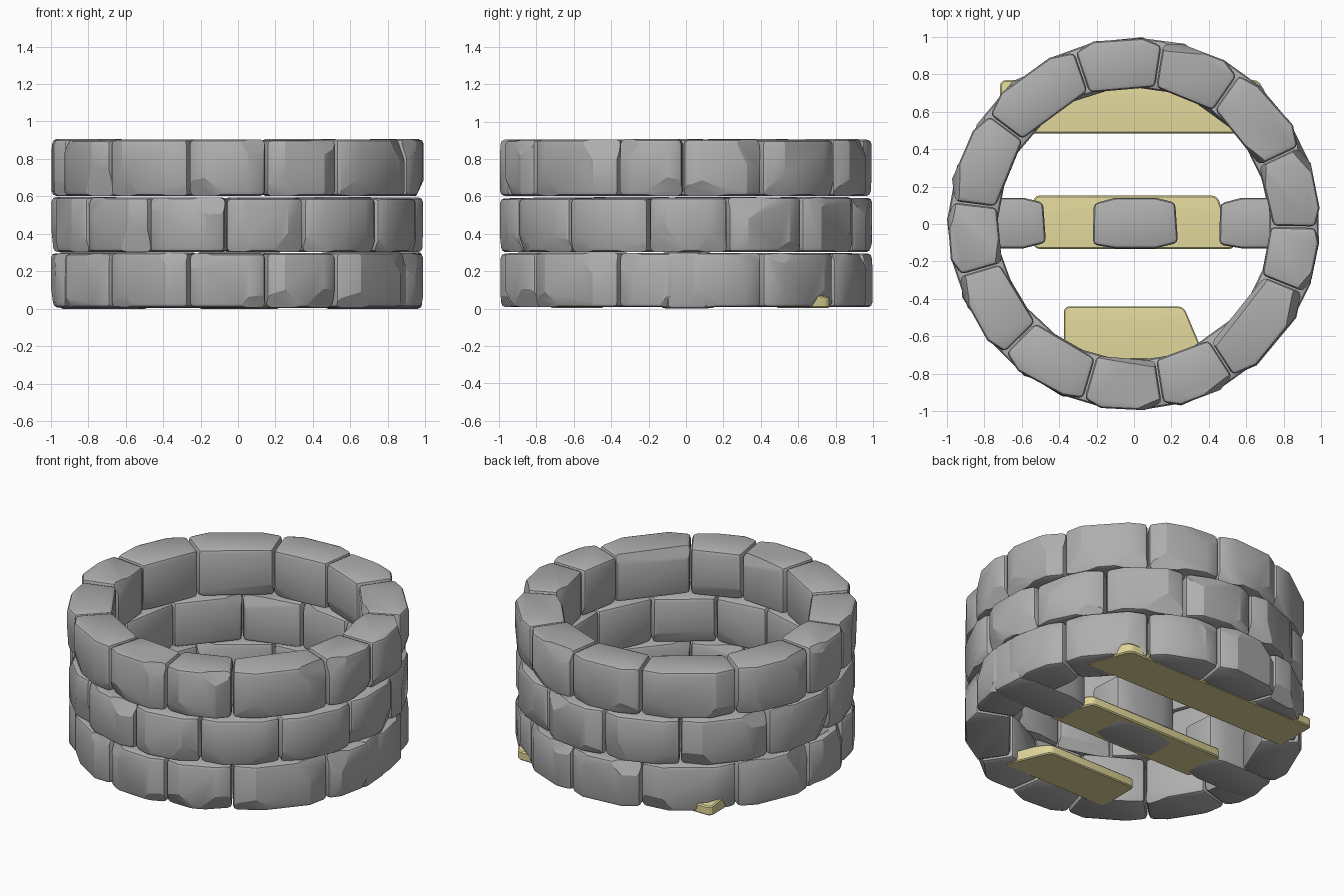
import bpy, bmesh, math, random
from mathutils import Vector

if "Cube" in bpy.data.objects:
    bpy.data.objects.remove(bpy.data.objects["Cube"])

random.seed(7)


def material(name, rgb):
    m = bpy.data.materials.new(name)
    m.diffuse_color = (*rgb, 1)
    m.use_nodes = True
    m.node_tree.nodes["Principled BSDF"].inputs["Base Color"].default_value = m.diffuse_color
    return m


STONE = material("grey_stone", (0.43, 0.43, 0.43))
WOOD = material("pale_wood", (0.74, 0.67, 0.32))


def prism(outline, z0, z1):
    """Extrude a flat outline from z0 to z1."""
    bm = bmesh.new()
    face = bm.faces.new([bm.verts.new((x, y, z0)) for x, y in outline])
    ext = bmesh.ops.extrude_face_region(bm, geom=[face])
    for v in ext["geom"]:
        if isinstance(v, bmesh.types.BMVert):
            v.co.z = z1
    bmesh.ops.recalc_face_normals(bm, faces=bm.faces)
    return bm


def bevel_sharp(bm, width, segments):
    edges = [e for e in bm.edges if e.calc_face_angle(0) > 0.7]
    bmesh.ops.bevel(bm, geom=edges, offset=width, segments=segments,
                    profile=0.5, affect='EDGES', clamp_overlap=True)


def finish(bm, name, mat):
    bmesh.ops.recalc_face_normals(bm, faces=bm.faces)
    me = bpy.data.meshes.new(name)
    bm.to_mesh(me)
    bm.free()
    me.materials.append(mat)
    ob = bpy.data.objects.new(name, me)
    bpy.context.collection.objects.link(ob)
    return ob


def chip(bm, direction, depth):
    """Slice a flat facet off the side facing the given direction."""
    n = direction.normalized()
    top = max(bm.verts, key=lambda v: v.co.dot(n)).co.copy()
    cut = bmesh.ops.bisect_plane(bm, geom=bm.verts[:] + bm.edges[:] + bm.faces[:],
                                 plane_co=top - n * depth, plane_no=n,
                                 clear_outer=True)
    rim = [e for e in cut["geom_cut"] if isinstance(e, bmesh.types.BMEdge)]
    bmesh.ops.edgenet_fill(bm, edges=rim)


def stone(name, outline, z0, z1, chips=()):
    bm = prism(outline, z0, z1)
    bevel_sharp(bm, 0.024, 2)
    for direction, depth in chips:
        chip(bm, direction, depth)
    return finish(bm, name, STONE)


def polar(r, a):
    return (r * math.cos(a), r * math.sin(a))


def ring_stone(name, a0, a1, z0, z1):
    """Wedge stone with a flat inner face and a slightly bowed outer face."""
    a0, a1 = math.radians(a0 + 0.25), math.radians(a1 - 0.25)
    mid, half = (a0 + a1) / 2, (a1 - a0) / 2
    rin = 0.722 / math.cos(half)
    rough = lambda: random.uniform(-0.007, 0.004)
    outline = [polar(rin + rough(), a0), polar(0.968 + rough(), a0)]
    outline += [polar(0.997 + rough(), mid - half * 0.55),
                polar(0.997 + rough(), mid + half * 0.55)]
    outline += [polar(0.968 + rough(), a1), polar(rin + rough(), a1)]
    out = Vector((math.cos(mid), math.sin(mid), 0))
    side = Vector((-out.y, out.x, 0))
    chips = []
    for s in (-1, 1):
        up = random.choice((-1, 1)) * random.uniform(0.25, 0.6)
        chips.append((out + side * s * random.uniform(0.25, 0.6) + Vector((0, 0, up)),
                      random.uniform(0.012, 0.035)))
    chips.append((-out + side * random.uniform(-0.3, 0.3)
                  + Vector((0, 0, random.choice((-0.4, 0.4)))), 0.02))
    return stone(name, outline, z0, z1 - random.uniform(0, 0.008), chips)


# Three courses of ring stones, joints in degrees
OUTER_JOINTS = [-163.5, -135, -106, -81, -57, -22, -1, 25, 55, 81, 109, 143, 173]
MIDDLE_JOINTS = [-147, -119.5, -94, -68.5, -40, -12, 13.5, 40, 68, 95, 123, 155, 185]
COURSES = [("bottom", OUTER_JOINTS, 0.008, 0.302),
           ("middle", MIDDLE_JOINTS, 0.303, 0.597),
           ("top", OUTER_JOINTS, 0.603, 0.907)]
for label, joints, z0, z1 in COURSES:
    ends = joints[1:] + [joints[0] + 360]
    for i, (a, b) in enumerate(zip(joints, ends)):
        ring_stone(f"{label}_course_stone_{i + 1}", a, b, z0, z1)

# Loose blocks lying across the middle of the floor
for name, xa, xb in (("left_block", -0.96, -0.47),
                     ("centre_block", -0.22, 0.235),
                     ("right_block", 0.455, 0.985)):
    w = 0.02
    xm = (xa + xb) / 2
    outline = [(xa, -0.11), (xa + 0.12, -0.11 - w), (xb - 0.12, -0.11 - w), (xb, -0.10),
               (xb - 0.015, 0.115), (xb - 0.12, 0.12 + w), (xa + 0.12, 0.12 + w),
               (xa + 0.005, 0.11)]
    stone(name, outline, 0.0, 0.305)


# Floor planks with a skewed right end and a sloping back strip
def plank(name, left, right_front, right_back, y0):
    y1 = y0 + 0.285
    bm = prism([(left, y0), (right_front, y0), (right_back, y1), (left, y1)], 0.004, 0.078)
    upright = [e for e in bm.edges
               if abs(e.verts[0].co.z - e.verts[1].co.z) > 0.05]
    bmesh.ops.bevel(bm, geom=upright, offset=0.03, segments=3, profile=0.5,
                    affect='EDGES')
    bevel_sharp(bm, 0.007, 1)
    bmesh.ops.bisect_plane(bm, geom=bm.verts[:] + bm.edges[:] + bm.faces[:],
                           plane_co=(0, y1 - 0.095, 0), plane_no=(0, 1, 0))
    for v in bm.verts:
        if v.co.y > y1 - 0.09 and v.co.z > 0.05:
            v.co.z -= 0.015 * (v.co.y - y1 + 0.095) / 0.095
    finish(bm, name, WOOD)


plank("front_plank", -0.375, 0.385, 0.265, -0.725)
plank("centre_plank", -0.535, 0.54, 0.445, -0.133)
plank("back_plank", -0.715, 0.77, 0.67, 0.483)

# Smooth the soft rims and keep the chipped facets crisp
for ob in bpy.context.collection.objects:
    ob.select_set(True)
    bpy.context.view_layer.objects.active = ob
bpy.ops.object.shade_smooth_by_angle(angle=math.radians(25))
